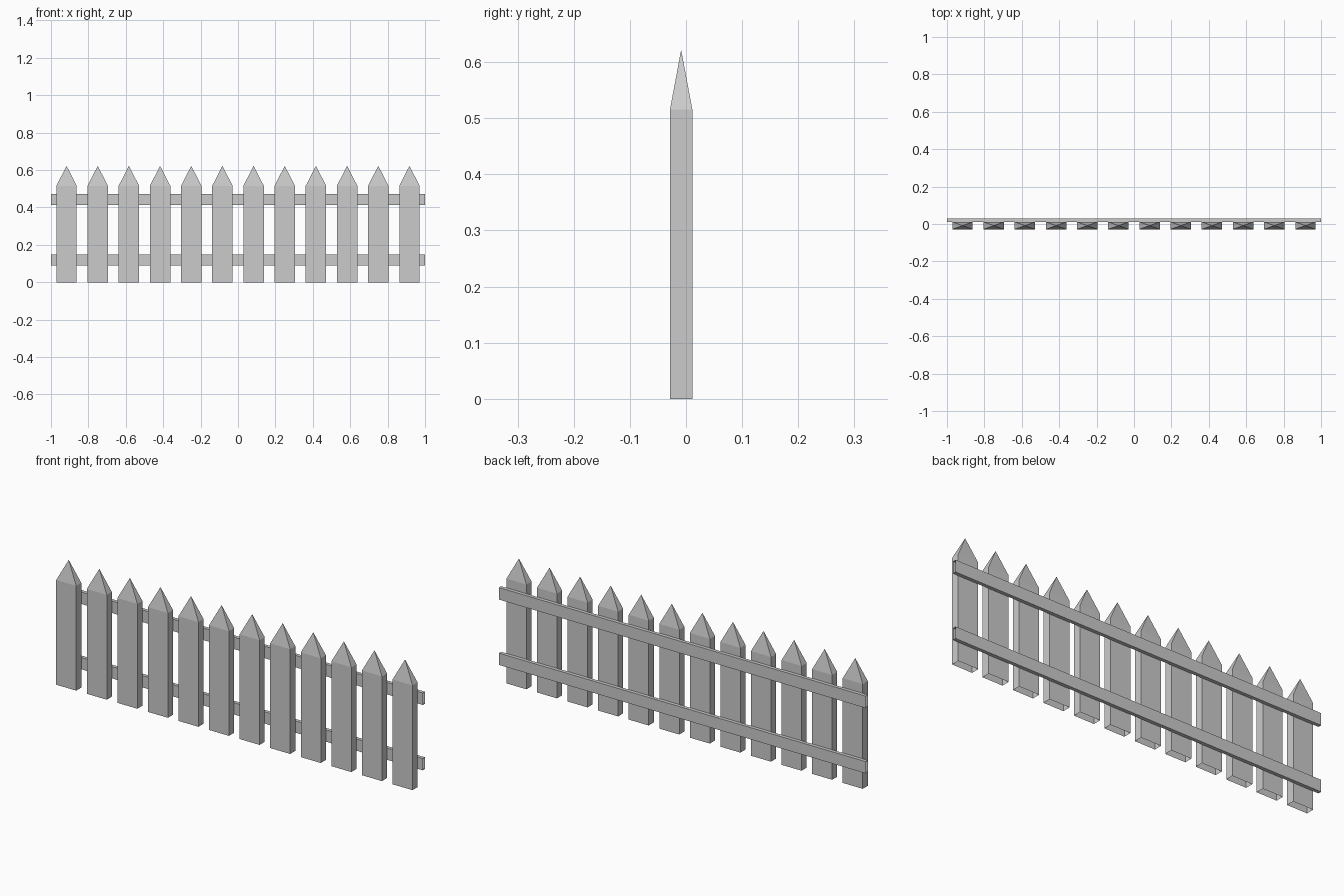
import bpy, bmesh

if "Cube" in bpy.data.objects:
    bpy.data.objects.remove(bpy.data.objects["Cube"])


def make_object(name, bm):
    bmesh.ops.recalc_face_normals(bm, faces=bm.faces)
    mesh = bpy.data.meshes.new(name)
    bm.to_mesh(mesh)
    bm.free()
    obj = bpy.data.objects.new(name, mesh)
    bpy.context.collection.objects.link(obj)
    return obj


def ring(bm, corners):
    return [bm.verts.new(c) for c in corners]


def bridge(bm, a, b):
    for i in range(4):
        j = (i + 1) % 4
        bm.faces.new((a[i], a[j], b[j], b[i]))


COUNT, SPACING = 12, 1 / 6
HALF_W, FRONT, MID, BACK = 0.0545, -0.0285, 0.0112, 0.0285
SHOULDER, TIP = 0.516, 0.622


# Picket: square post, open at the ground, with a pyramid point
def picket(name, x):
    bm = bmesh.new()
    plan = [(x - HALF_W, FRONT), (x + HALF_W, FRONT), (x + HALF_W, MID), (x - HALF_W, MID)]
    low = ring(bm, [(px, py, 0) for px, py in plan])
    high = ring(bm, [(px, py, SHOULDER) for px, py in plan])
    bridge(bm, low, high)
    tip = bm.verts.new((x, (FRONT + MID) / 2, TIP))
    for i in range(4):
        bm.faces.new((high[i], high[(i + 1) % 4], tip))
    make_object(name, bm)


# Rail: long open-ended box behind the pickets
def rail(name, z0, z1):
    bm = bmesh.new()
    section = [(MID, z0), (BACK, z0), (BACK, z1), (MID, z1)]
    bridge(bm, *[ring(bm, [(x, y, z) for y, z in section]) for x in (-1, 1)])
    make_object(name, bm)


for i in range(COUNT):
    picket(f"picket_{i + 1}", (i - (COUNT - 1) / 2) * SPACING)

rail("lower_rail", 0.09, 0.148)
rail("upper_rail", 0.412, 0.471)
